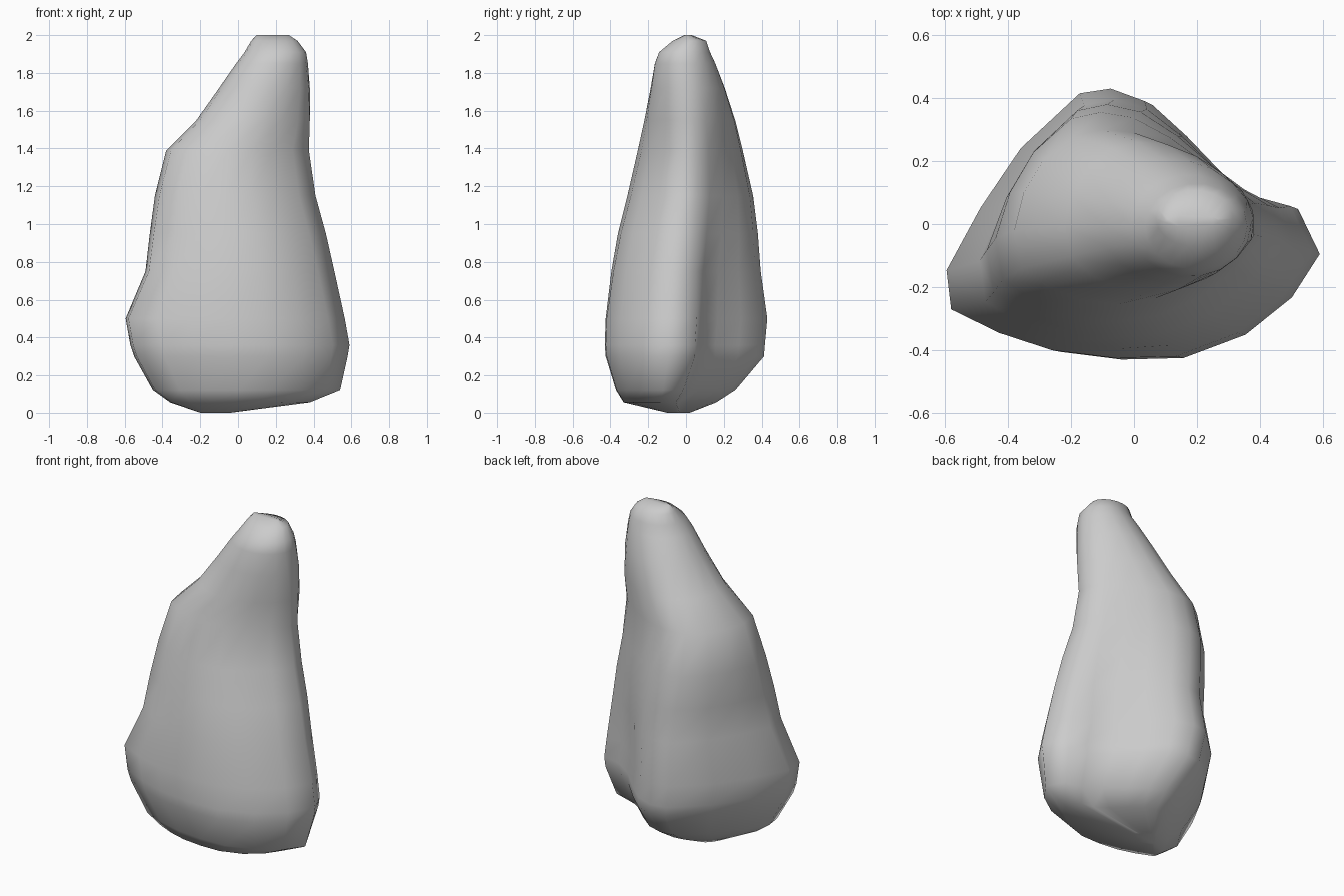
import bpy, bmesh, math

# cross-section outlines (x, y), counter-clockwise from the left corner
low = [(-.59, -.15), (-.575, -.275), (-.42, -.35), (-.25, -.405), (-.05, -.43), (.15, -.425),
       (.35, -.35), (.5, -.23), (.59, -.09), (.52, .055), (.40, .08), (.28, .165),
       (.16, .29), (.05, .39), (-.06, .43), (-.16, .415), (-.35, .24), (-.48, .05)]
mid = [(-.38, -.02), (-.355, -.14), (-.27, -.2), (-.17, -.24), (-.05, -.255), (.07, -.235),
       (.18, -.19), (.29, -.11), (.375, -.03), (.36, .06), (.31, .12), (.22, .18),
       (.12, .24), (0, .29), (-.1, .30), (-.19, .28), (-.29, .2), (-.35, .1)]
top = [(-math.cos(math.tau * i / 18), -math.sin(math.tau * i / 18)) for i in range(18)]

# height, x min, x max, y min, y max
levels = [(0.0, -.20, -.04, -.10, .02), (.055, -.36, .38, -.33, .16), (.12, -.45, .54, -.37, .26),
          (.30, -.55, .58, -.425, .412), (.36, -.57, .59, -.43, .417), (.5, -.595, .565, -.425, .43),
          (.75, -.49, .51, -.395, .395), (.95, -.467, .465, -.36, .38), (1.15, -.44, .41, -.31, .355),
          (1.39, -.38, .375, -.255, .30), (1.55, -.22, .38, -.22, .26), (1.72, -.10, .38, -.187, .205),
          (1.85, -.01, .37, -.165, .155), (1.91, .035, .36, -.142, .127), (1.97, .07, .315, -.07, .107),
          (2.0, .10, .27, -.01, .03)]


def unit(outline):
    xs, ys = zip(*outline)
    return [((x - min(xs)) / (max(xs) - min(xs)), (y - min(ys)) / (max(ys) - min(ys)))
            for x, y in outline]


def blend(a, b, t):
    t = max(0, min(1, t))
    return [(p[0] + (q[0] - p[0]) * t, p[1] + (q[1] - p[1]) * t) for p, q in zip(a, b)]


low, mid, top = unit(low), unit(mid), unit(top)
bm = bmesh.new()
rings = []
for z, x0, x1, y0, y1 in levels:
    shape = blend(low, mid, (z - .5) / .89) if z < 1.39 else blend(mid, top, (z - 1.39) / .5)
    shape = unit(shape)
    rings.append([bm.verts.new((x0 + u * (x1 - x0), y0 + v * (y1 - y0), z)) for u, v in shape])

# skin between the rings and close both ends
for a, b in zip(rings, rings[1:]):
    for i in range(18):
        j = (i + 1) % 18
        bm.faces.new((a[i], a[j], b[j], b[i]))
bm.faces.new(rings[0][::-1])
bm.faces.new(rings[-1])
bmesh.ops.recalc_face_normals(bm, faces=bm.faces)
for f in bm.faces:
    f.smooth = True

mesh = bpy.data.meshes.new("standing_rock")
bm.to_mesh(mesh)
bm.free()
rock = bpy.data.objects.new("standing_rock", mesh)
bpy.context.collection.objects.link(rock)
